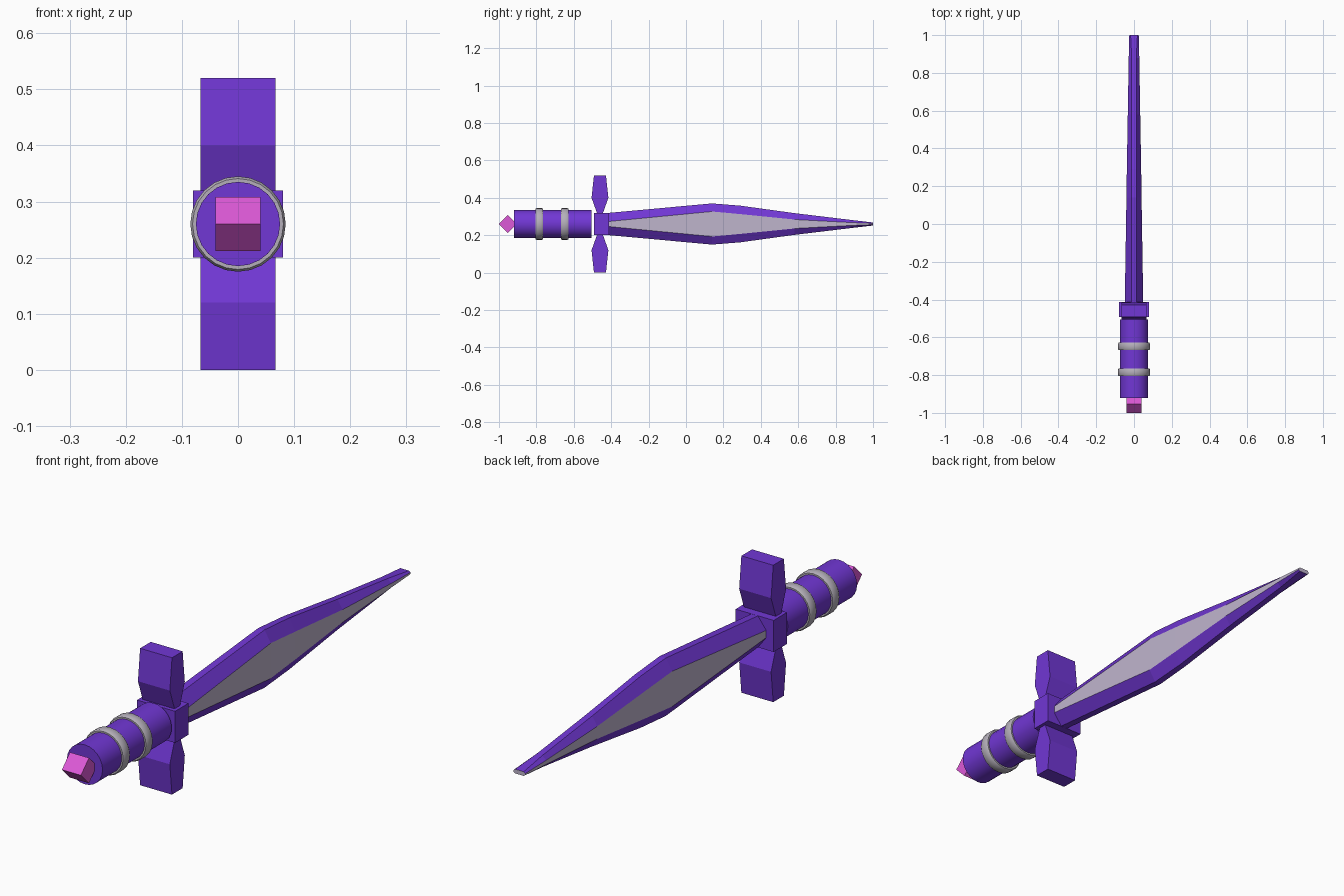
import bpy, bmesh, math
from mathutils import Matrix, Vector

if "Cube" in bpy.data.objects:
    bpy.data.objects.remove(bpy.data.objects["Cube"])

ZC = 0.26  # height of the sword axis


def material(name, rgb):
    m = bpy.data.materials.new(name)
    m.diffuse_color = (*rgb, 1)
    m.use_nodes = True
    m.node_tree.nodes["Principled BSDF"].inputs["Base Color"].default_value = m.diffuse_color
    return m


PURPLE = material("purple", (0.165, 0.038, 0.66))
STEEL = material("lilac steel", (0.52, 0.46, 0.61))
SILVER = material("silver", (0.46, 0.43, 0.49))
PINK = material("pink", (0.72, 0.10, 0.68))


def finish(name, bm, *mats):
    bmesh.ops.recalc_face_normals(bm, faces=bm.faces)
    me = bpy.data.meshes.new(name)
    bm.to_mesh(me)
    bm.free()
    ob = bpy.data.objects.new(name, me)
    bpy.context.collection.objects.link(ob)
    for m in mats:
        me.materials.append(m)
    return ob


def box(name, size, centre, mat, tilt=0.0):
    bm = bmesh.new()
    bmesh.ops.create_cube(bm, size=1, matrix=Matrix.Translation(centre)
                          @ Matrix.Rotation(tilt, 4, 'X') @ Matrix.Diagonal((*size, 1)))
    return finish(name, bm, mat)


def loft(bm, rings):
    """Skin a list of equal closed sections and cap both ends."""
    loops = [[bm.verts.new(p) for p in r] for r in rings]
    n = len(loops[0])
    for a, b in zip(loops, loops[1:]):
        for i in range(n):
            j = (i + 1) % n
            bm.faces.new((a[i], a[j], b[j], b[i]))
    bm.faces.new(loops[0])
    bm.faces.new(loops[-1])


def turned(name, profile, mat, sides=24):
    """Revolve (y, radius) points about the sword axis."""
    bm = bmesh.new()
    angles = [2 * math.pi * i / sides for i in range(sides)]
    loft(bm, [[Vector((r * math.cos(a), y, ZC + r * math.sin(a))) for a in angles]
              for y, r in profile])
    ob = finish(name, bm, mat)
    bpy.ops.object.select_all(action='DESELECT')
    ob.select_set(True)
    bpy.context.view_layer.objects.active = ob
    bpy.ops.object.shade_smooth_by_angle(angle=math.radians(35))
    return ob


# Grip with two silver bands
turned("grip", [(-0.92, 0.075), (-0.505, 0.075)], PURPLE)
for k, y in enumerate((-0.785, -0.648)):
    turned(f"grip_band_{k + 1}",
           [(y - 0.02, 0.074), (y - 0.02, 0.081), (y - 0.014, 0.085),
            (y + 0.014, 0.085), (y + 0.02, 0.081), (y + 0.02, 0.074)], SILVER)

# Pommel gem: cube turned on its edge
box("pommel_gem", (0.08, 0.068, 0.068), (0, -0.952, ZC), PINK, math.pi / 4)

# Guard block and its two flared wings
box("guard_block", (0.16, 0.08, 0.12), (0, -0.452, ZC), PURPLE)
for name, s in (("upper_guard_wing", 1), ("lower_guard_wing", -1)):
    bm = bmesh.new()
    loft(bm, [[(x * 0.067, -0.46 + y * h, ZC + s * z)
               for x, y in ((-1, -1), (1, -1), (1, 1), (-1, 1))]
              for z, h in ((0.05, 0.013), (0.14, 0.045), (0.26, 0.032))])
    finish(name, bm, PURPLE)

# Blade stations: y, flat half width, rim half width, flat half height, rim half height
stations = [(-0.43, 0.049, 0.014, 0.012, 0.058),
            (0.14, 0.040, 0.013, 0.067, 0.110),
            (0.29, 0.038, 0.012, 0.053, 0.098),
            (0.58, 0.033, 0.012, 0.024, 0.058),
            (0.88, 0.028, 0.012, 0.008, 0.022),
            (1.00, 0.025, 0.018, 0.003, 0.008)]
bm = bmesh.new()
loft(bm, [[(a, y, ZC - g), (a, y, ZC + g), (b, y, ZC + h), (-b, y, ZC + h),
           (-a, y, ZC + g), (-a, y, ZC - g), (-b, y, ZC - h), (b, y, ZC - h)]
          for y, a, b, g, h in stations])
blade = finish("blade", bm, PURPLE, STEEL)
# Steel on the broad side flats and the tip
for p in blade.data.polygons:
    if abs(p.normal.x) > 0.95 or p.normal.y > 0.9:
        p.material_index = 1
